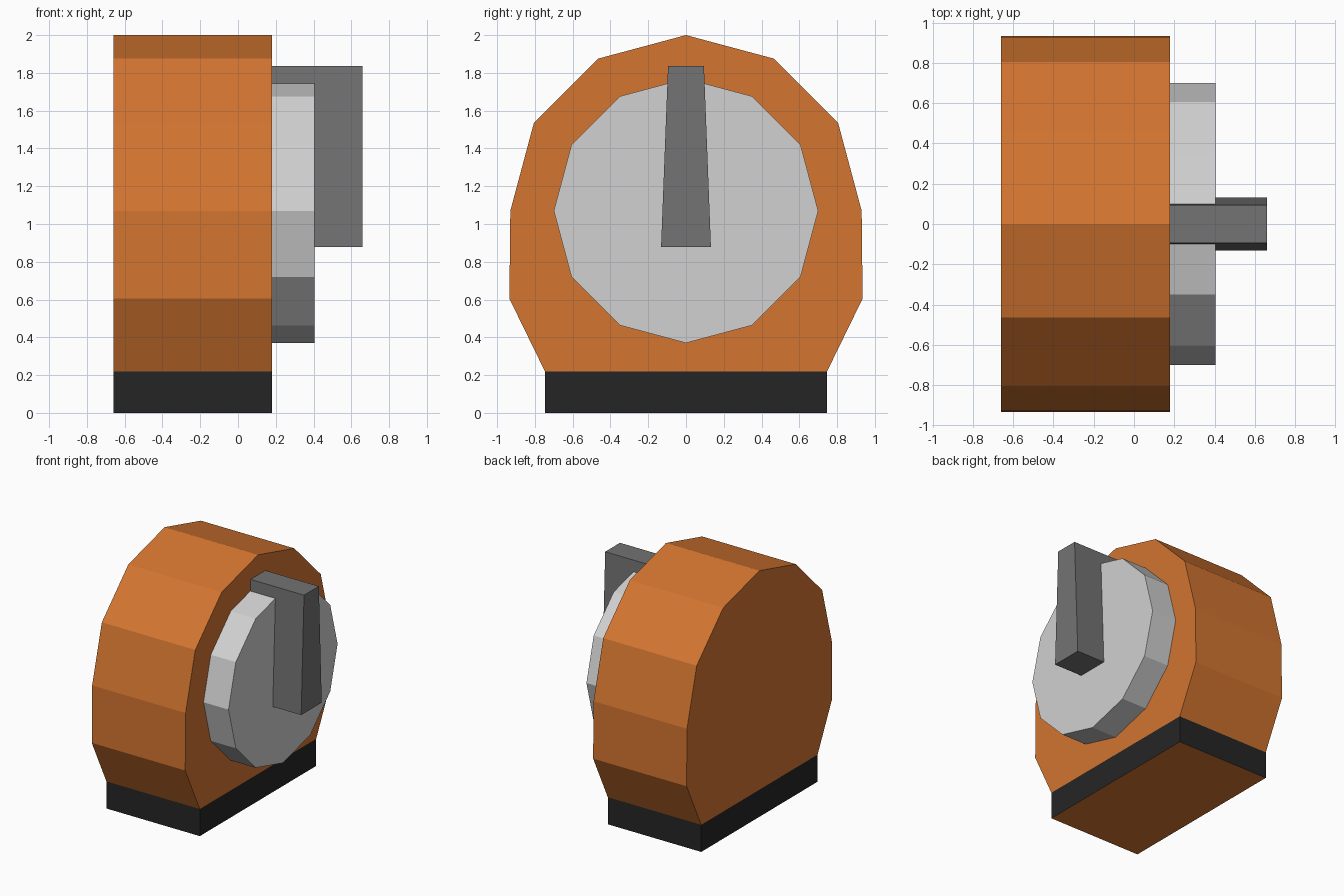
import bpy, bmesh, math

if "Cube" in bpy.data.objects:
    bpy.data.objects.remove(bpy.data.objects["Cube"])


def material(name, rgb):
    """Flat material from sRGB 0-255 values."""
    m = bpy.data.materials.new(name)
    lin = [((c / 255 + 0.055) / 1.055) ** 2.4 for c in rgb]
    m.diffuse_color = (*lin, 1)
    m.use_nodes = True
    m.node_tree.nodes["Principled BSDF"].inputs["Base Color"].default_value = m.diffuse_color
    return m


orange = material("orange", (211, 117, 48))
black = material("black", (37, 37, 37))
light_grey = material("light grey", (209, 209, 209))
dark_grey = material("dark grey", (115, 115, 115))


def prism(name, profile, x0, x1, *mats):
    """Extrude a (y, z) profile along x; the second material goes on the underside."""
    bm = bmesh.new()
    face = bm.faces.new([bm.verts.new((x0, y, z)) for y, z in profile])
    ext = bmesh.ops.extrude_face_region(bm, geom=[face], use_keep_orig=True)
    moved = [g for g in ext["geom"] if isinstance(g, bmesh.types.BMVert)]
    bmesh.ops.translate(bm, verts=moved, vec=(x1 - x0, 0, 0))
    bmesh.ops.recalc_face_normals(bm, faces=bm.faces)
    for f in bm.faces:
        f.material_index = int(len(mats) > 1 and f.normal.z < -0.9)
    mesh = bpy.data.meshes.new(name)
    bm.to_mesh(mesh)
    bm.free()
    for m in mats:
        mesh.materials.append(m)
    ob = bpy.data.objects.new(name, mesh)
    bpy.context.collection.objects.link(ob)
    return ob


CZ = 1.07  # height of the dial axis


def arc(r, count):
    """Points of a 12-sided circle, starting at +y and turning upwards."""
    return [(r * math.cos(i * math.pi / 6), CZ + r * math.sin(i * math.pi / 6))
            for i in range(count)]


BACK, FACE = -0.66, 0.18

# Housing: half a 12-gon on top, tapering to the base
housing = arc(0.93, 7) + [(-0.935, 0.605), (-0.747, 0.22), (0.747, 0.22), (0.935, 0.605)]
prism("housing", housing, BACK, FACE, orange)

# Base: black sides with an orange underside
base = [(-0.747, 0), (0.747, 0), (0.747, 0.22), (-0.747, 0.22)]
prism("base", base, BACK, FACE, black, orange)

# Round dial and its tapered pointer handle
prism("dial", arc(0.70, 12), FACE, 0.405, light_grey)
handle = [(-0.132, 0.877), (0.132, 0.877), (0.095, 1.837), (-0.095, 1.837)]
prism("handle", handle, FACE, 0.66, dark_grey)
